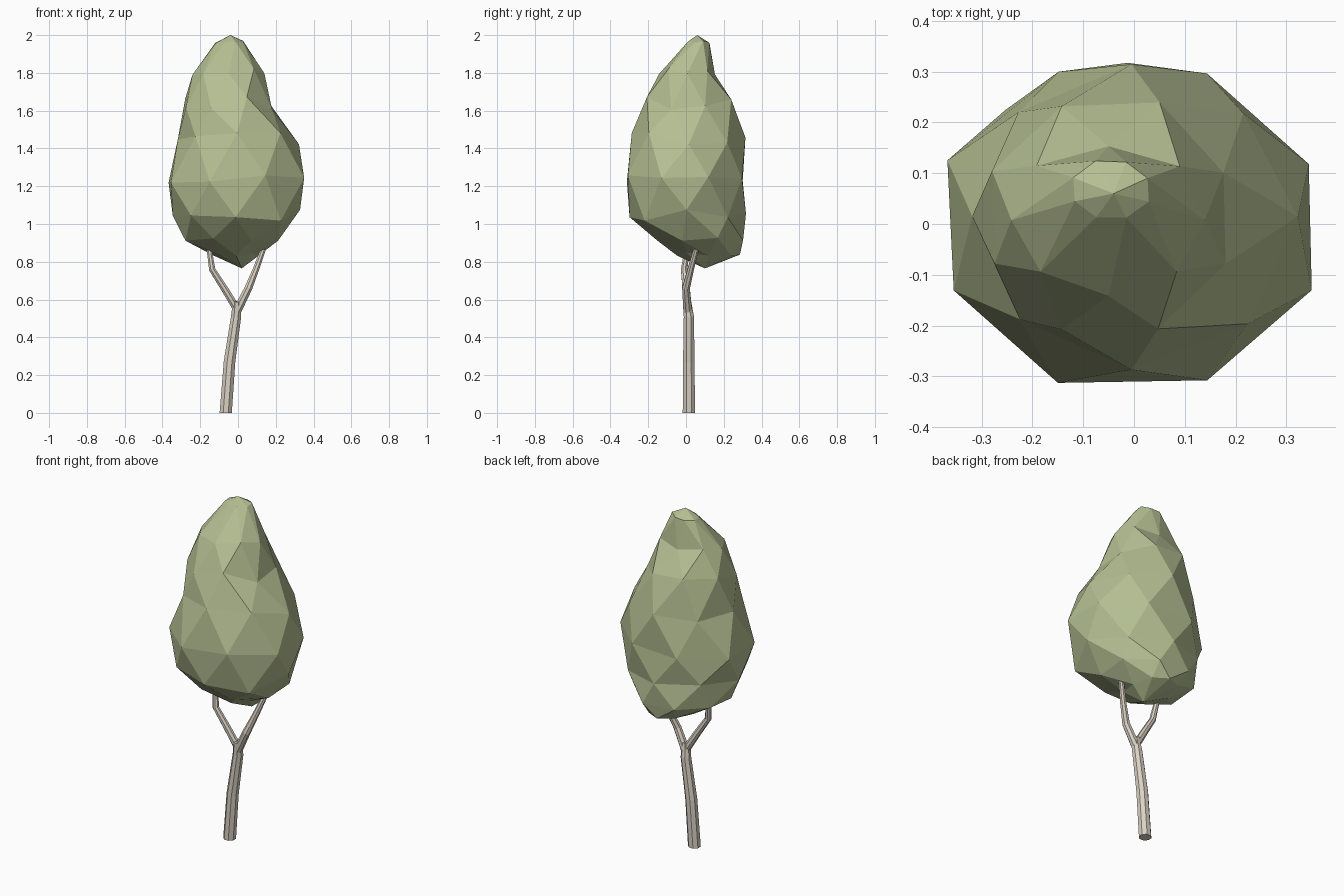
import bpy, bmesh, math, random
from mathutils import Vector

if "Cube" in bpy.data.objects:
    bpy.data.objects.remove(bpy.data.objects["Cube"])

random.seed(4)


def material(name, rgb):
    m = bpy.data.materials.new(name)
    m.diffuse_color = (*rgb, 1)
    m.use_nodes = True
    m.node_tree.nodes["Principled BSDF"].inputs["Base Color"].default_value = m.diffuse_color
    return m


def finish(name, bm, mat):
    bmesh.ops.recalc_face_normals(bm, faces=bm.faces)
    mesh = bpy.data.meshes.new(name)
    bm.to_mesh(mesh)
    bm.free()
    mesh.materials.append(mat)
    ob = bpy.data.objects.new(name, mesh)
    bpy.context.collection.objects.link(ob)
    return ob


def tube(name, path, mat, sides=8):
    """Tapered tube through (x, y, z, radius) stations."""
    bm = bmesh.new()
    pts = [Vector(p[:3]) for p in path]
    rings = []
    for i, p in enumerate(pts):
        d = (pts[min(i + 1, len(pts) - 1)] - pts[max(i - 1, 0)]).normalized()
        if p.z == 0:
            d = Vector((0, 0, 1))
        u = Vector((0, 1, 0)).cross(d).normalized()
        v = d.cross(u)
        ring = []
        for k in range(sides):
            a = 2 * math.pi * (k + 0.5) / sides
            ring.append(bm.verts.new(p + path[i][3] * (u * math.cos(a) + v * math.sin(a))))
        rings.append(ring)
    for a, b in zip(rings, rings[1:]):
        for k in range(sides):
            n = (k + 1) % sides
            bm.faces.new((a[k], a[n], b[n], b[k]))
    bm.faces.new(rings[0])
    bm.faces.new(rings[-1])
    return finish(name, bm, mat)


bark = material("bark", (0.70, 0.64, 0.55))
leaf = material("leaf", (0.46, 0.52, 0.29))

# Trunk and the two forked branches
tube("trunk", [(-0.065, 0.015, 0, 0.035), (-0.045, 0.015, 0.27, 0.033),
               (-0.01, 0.015, 0.51, 0.029), (-0.005, 0.005, 0.59, 0.024)], bark)
tube("left_branch", [(0.0, 0.01, 0.54, 0.022), (-0.07, 0.0, 0.655, 0.02),
                     (-0.137, -0.01, 0.76, 0.018), (-0.157, 0.012, 0.90, 0.014)], bark)
tube("right_branch", [(-0.01, 0.01, 0.53, 0.025), (0.055, 0.0, 0.66, 0.022),
                      (0.095, 0.025, 0.76, 0.018), (0.142, 0.06, 0.89, 0.014)], bark)

# Crown sections from bottom to top: z, x min, x max, y min, y max
sections = [
    (0.84, -0.13, 0.11, -0.05, 0.29),
    (0.92, -0.28, 0.22, -0.16, 0.305),
    (1.05, -0.345, 0.32, -0.305, 0.31),
    (1.24, -0.368, 0.365, -0.32, 0.31),
    (1.45, -0.325, 0.315, -0.28, 0.31),
    (1.64, -0.285, 0.19, -0.215, 0.24),
    (1.82, -0.245, 0.145, -0.14, 0.155),
    (1.96, -0.12, 0.03, 0.01, 0.125),
]
SIDES = 8
bm = bmesh.new()
rings = []
for i, (z, x0, x1, y0, y1) in enumerate(sections):
    grow = 1.05 if i % 2 else 1.0
    wobble = 0.035 if 1 < i < 7 else 0.01
    ring = []
    for k in range(SIDES):
        a = 2 * math.pi * (k + 0.5 * (i % 2)) / SIDES
        s = grow * random.uniform(0.97, 1.03)
        x = (x0 + x1) / 2 + s * math.cos(a) * (x1 - x0) / 2
        y = (y0 + y1) / 2 + s * math.sin(a) * (y1 - y0) / 2
        x, y = max(-0.37, min(0.367, x)), max(-0.32, min(0.32, y))
        ring.append(bm.verts.new((x, y, z + random.uniform(-wobble, wobble))))
    rings.append(ring)

# Staggered triangle bands between sections, closed by end points
for i, (a, b) in enumerate(zip(rings, rings[1:])):
    for k in range(SIDES):
        n = (k + 1) % SIDES
        if i % 2 == 0:
            bm.faces.new((a[k], a[n], b[k]))
            bm.faces.new((a[n], b[n], b[k]))
        else:
            bm.faces.new((a[k], b[n], b[k]))
            bm.faces.new((a[k], a[n], b[n]))
for ring, tip in ((rings[0], (0.02, 0.10, 0.765)), (rings[-1], (-0.04, 0.06, 2.0))):
    t = bm.verts.new(tip)
    for k in range(SIDES):
        bm.faces.new((ring[k], ring[(k + 1) % SIDES], t))
finish("crown", bm, leaf)
